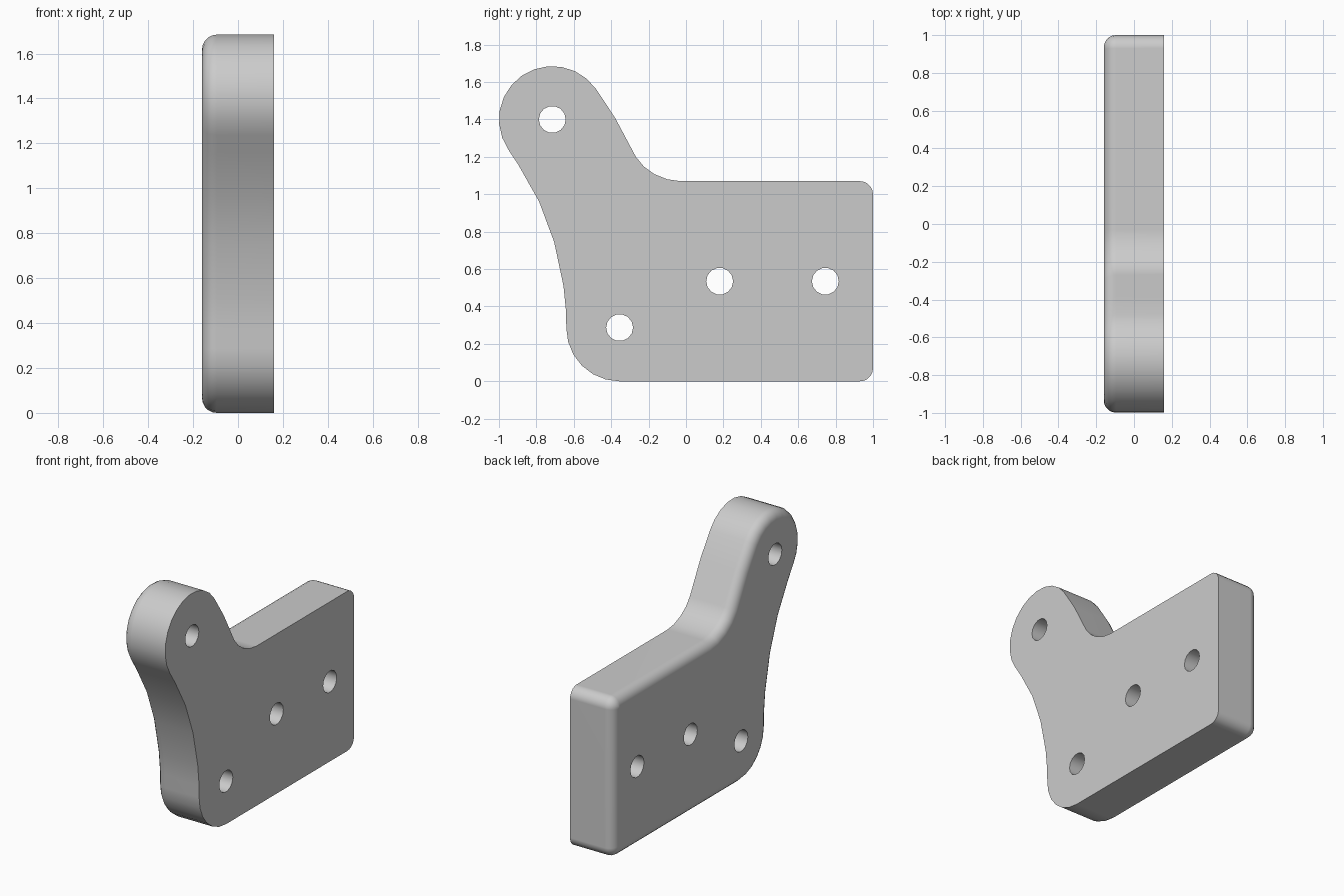
import bpy, bmesh
from math import sin, cos, pi, radians
from mathutils import Vector

cube = bpy.data.objects.get("Cube")
if cube:
    bpy.data.objects.remove(cube, do_unlink=True)

HALF = 0.16        # half thickness
ROUND = 0.065      # rounded rim on one side
HOLES = [(-0.715, 1.4), (0.18, 0.535), (0.745, 0.535), (-0.355, 0.287)]


def arc(cy, cz, r, start, end, steps):
    angles = [radians(start + (end - start) * i / steps) for i in range(steps + 1)]
    return [Vector((cy + r * cos(a), cz + r * sin(a))) for a in angles]


def inset(points, d):
    """Move a counter-clockwise outline inwards by d with mitred corners."""
    result = []
    for i, p in enumerate(points):
        a = (p - points[i - 1]).normalized()
        b = (points[(i + 1) % len(points)] - p).normalized()
        na, nb = Vector((-a.y, a.x)), Vector((-b.y, b.x))
        result.append(p + (na + nb) * d / (1 + na.dot(nb)))
    return result


# Outline of the plate, counter-clockwise in the y-z plane
outline = arc(0.93, 0.07, 0.07, -90, 0, 5)                 # lower back corner
outline += arc(0.93, 1.0, 0.07, 0, 90, 5)                  # upper back corner
outline += [Vector(p) for p in ((-0.03, 1.07), (-0.1, 1.08), (-0.17, 1.108),
                                (-0.225, 1.148), (-0.268, 1.2), (-0.38, 1.41))]
outline += arc(-0.715, 1.4, 0.285, 35, 215, 12)            # round arm end
outline += [Vector(p) for p in ((-0.895, 1.155), (-0.785, 0.96), (-0.705, 0.745),
                                (-0.655, 0.51), (-0.641, 0.37))]
outline += arc(-0.355, 0.285, 0.285, 180, 270, 6)          # lower front corner

bm = bmesh.new()


def ring(points, x):
    return [bm.verts.new((x, p.x, p.y)) for p in points]


def bridge(a, b):
    for i in range(len(a)):
        bm.faces.new((a[i - 1], a[i], b[i], b[i - 1]))


def loop_edges(verts):
    return [bm.edges.get((verts[i - 1], verts[i])) for i in range(len(verts))]


# Side wall and rounded rim
rings = [ring(outline, HALF)]
for i in range(6):
    t = i / 5 * pi / 2
    rings.append(ring(inset(outline, ROUND * (1 - cos(t))),
                      -HALF + ROUND * (1 - sin(t))))
for a, b in zip(rings, rings[1:]):
    bridge(a, b)

# Bolt hole walls
flat_edges, rim_edges = loop_edges(rings[0]), loop_edges(rings[-1])
for y, z in HOLES:
    circle = arc(y, z, 0.072, 0, 360, 14)[:-1]
    a, b = ring(circle, HALF), ring(circle, -HALF)
    bridge(a, b)
    flat_edges += loop_edges(a)
    rim_edges += loop_edges(b)

# Flat faces with the holes left open
for edges, side in ((flat_edges, 1), (rim_edges, -1)):
    bmesh.ops.triangle_fill(bm, edges=edges, use_beauty=True, normal=(side, 0, 0))
bmesh.ops.recalc_face_normals(bm, faces=bm.faces)

mesh = bpy.data.meshes.new("bracket_plate")
bm.to_mesh(mesh)
bm.free()
plate = bpy.data.objects.new("bracket_plate", mesh)
bpy.context.collection.objects.link(plate)

# Plain grey
grey = bpy.data.materials.new("light_grey")
grey.use_nodes = True
grey.diffuse_color = (0.6, 0.6, 0.6, 1)
grey.node_tree.nodes["Principled BSDF"].inputs["Base Color"].default_value = (0.6, 0.6, 0.6, 1)
mesh.materials.append(grey)

# Smooth rim, sharp flat-side edges
bpy.ops.object.select_all(action='DESELECT')
plate.select_set(True)
bpy.context.view_layer.objects.active = plate
bpy.ops.object.shade_smooth_by_angle(angle=radians(35))
weighted = plate.modifiers.new("weighted_normals", 'WEIGHTED_NORMAL')
weighted.keep_sharp = True
